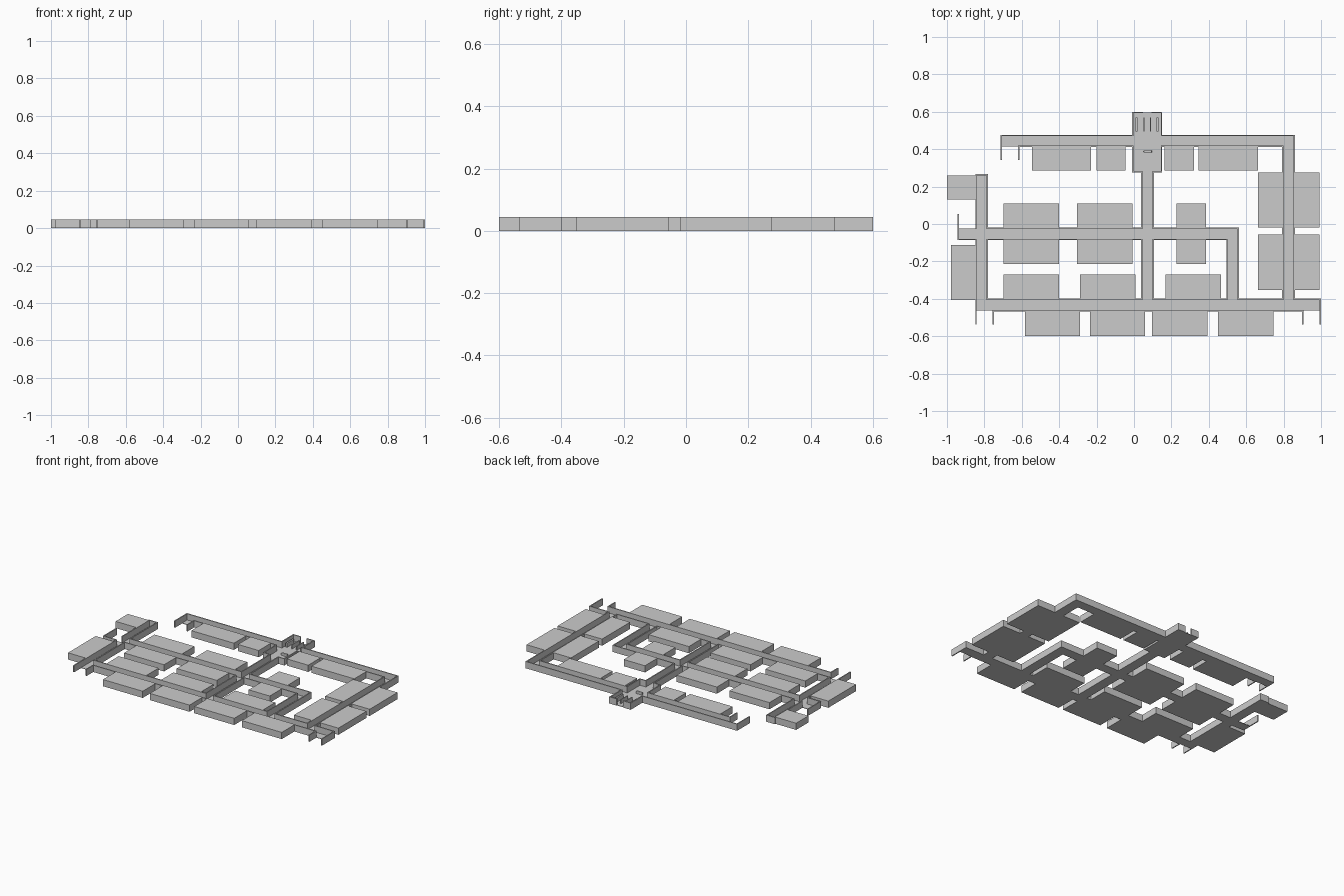
import bpy, bmesh

if "Cube" in bpy.data.objects:
    bpy.data.objects.remove(bpy.data.objects["Cube"])

H = 0.045      # wall and room height
T = 0.007      # wall thickness
FLOOR = 0.003  # corridor floor thickness


def make_object(name, boxes):
    """One object out of axis-aligned boxes (x0, x1, y0, y1, z0, z1)."""
    bm = bmesh.new()
    for x0, x1, y0, y1, z0, z1 in boxes:
        for v in bmesh.ops.create_cube(bm, size=1)['verts']:
            v.co.x = x1 if v.co.x > 0 else x0
            v.co.y = y1 if v.co.y > 0 else y0
            v.co.z = z1 if v.co.z > 0 else z0
    me = bpy.data.meshes.new(name)
    bm.to_mesh(me)
    bm.free()
    ob = bpy.data.objects.new(name, me)
    bpy.context.collection.objects.link(ob)
    return ob


def wall_x(x0, x1, y):
    return (x0 - T / 2, x1 + T / 2, y - T / 2, y + T / 2, 0, H)


def wall_y(x, y0, y1):
    return (x - T / 2, x + T / 2, y0 - T / 2, y1 + T / 2, 0, H)


# Corridor footprints (x0, x1, y0, y1)
TOP0, TOP1 = 0.415, 0.473
BOT0, BOT1 = -0.463, -0.402
MID0, MID1 = -0.083, -0.023
corridors = [
    (-0.71, 0.856, TOP0, TOP1),      # back corridor
    (0.795, 0.856, BOT1, TOP1),      # right corridor
    (-0.845, 0.9965, BOT0, BOT1),    # front corridor
    (-0.845, -0.785, BOT0, 0.264),   # left corridor
    (-0.94, 0.557, MID0, MID1),      # middle corridor
    (0.497, 0.557, BOT1, MID1),      # inner right corridor
    (0.042, 0.103, BOT1, 0.28),      # central corridor
    (-0.006, 0.147, 0.28, 0.5965),   # entrance hall
]
# Wall gaps (x0, x1, y): stairwells and the main entrance
gaps = [(-0.71, -0.617, TOP0), (-0.845, -0.752, BOT0), (0.902, 0.9965, BOT0),
        (-0.94, -0.845, MID1), (0.045, 0.098, 0.5965)]

xs = sorted({v for c in corridors for v in c[:2]} | {v for g in gaps for v in g[:2]})
ys = sorted({v for c in corridors for v in c[2:]})


def inside(i, j):
    if not (0 <= i < len(xs) - 1 and 0 <= j < len(ys) - 1):
        return False
    x, y = (xs[i] + xs[i + 1]) / 2, (ys[j] + ys[j + 1]) / 2
    return any(a < x < b and c < y < d for a, b, c, d in corridors)


def runs(flags):
    """Index ranges of consecutive true flags."""
    start = None
    for k, f in enumerate(list(flags) + [False]):
        if f and start is None:
            start = k
        elif not f and start is not None:
            yield start, k
            start = None


# Corridor walls follow the outline of the joined footprints
walls = []
for j, y in enumerate(ys):
    flags = [inside(i, j) != inside(i, j - 1)
             and not any(g[2] == y and g[0] <= xs[i] < g[1] for g in gaps)
             for i in range(len(xs) - 1)]
    walls += [wall_x(xs[a], xs[b], y) for a, b in runs(flags)]
for i, x in enumerate(xs):
    flags = [inside(i, j) != inside(i - 1, j) for j in range(len(ys) - 1)]
    walls += [wall_y(x, ys[a], ys[b]) for a, b in runs(flags)]
make_object("corridor_walls", walls)

# Corridor floor in strips
floor = []
for j in range(len(ys) - 1):
    for a, b in runs([inside(i, j) for i in range(len(xs) - 1)]):
        floor.append((xs[a], xs[b], ys[j], ys[j + 1], 0, FLOOR))
make_object("corridor_floor", floor)

# Stairwell side walls
make_object("stairwell_walls",
            [wall_y(x, 0.345, TOP0) for x in (-0.71, -0.617)]
            + [wall_y(x, -0.533, BOT0) for x in (-0.845, -0.752, 0.902, 0.9965)]
            + [wall_y(-0.94, MID1, 0.05)])


# Rooms: rows share the same depth
def room_row(name, y0, y1, spans):
    for n, (a, b) in enumerate(spans, 1):
        make_object(f"{name}_{n}", [(a, b, y0, y1, 0, H)])


room_row("back_room", 0.285, TOP0,
         [(-0.546, -0.23), (-0.2, -0.046), (0.164, 0.322), (0.346, 0.664)])
mid_spans = [(-0.697, -0.4), (-0.306, -0.008), (0.228, 0.385)]
room_row("middle_room_upper", MID1, 0.11, mid_spans)
room_row("middle_room_lower", -0.213, MID0, mid_spans)
room_row("inner_front_room", BOT1, -0.27,
         [(-0.697, -0.4), (-0.29, 0.008), (0.168, 0.466)])
room_row("front_room", -0.6, BOT0,
         [(-0.583, -0.288), (-0.235, 0.06), (0.095, 0.392), (0.448, 0.745)])
side_spans = [(0.662, 0.795), (0.856, 0.992)]
room_row("right_room_back", -0.02, 0.275, side_spans)
room_row("right_room_front", -0.352, -0.055, side_spans)
room_row("left_room_back", 0.13, 0.26, [(-1.0, -0.845)])
room_row("left_room_front", -0.407, -0.113, [(-0.978, -0.845)])

# Entrance hall fittings
for n, (x, w) in enumerate([(0.013, 0.011), (0.053, 0.006), (0.088, 0.006), (0.125, 0.011)], 1):
    make_object(f"entry_barrier_{n}", [(x - w / 2, x + w / 2, 0.494, 0.57, 0, 0.03)])
desk = make_object("reception_desk", [(0.052, 0.096, 0.381, 0.394, 0, 0.02)])
bev = desk.modifiers.new("rounded", 'BEVEL')
bev.width = 0.004
bev.segments = 2
